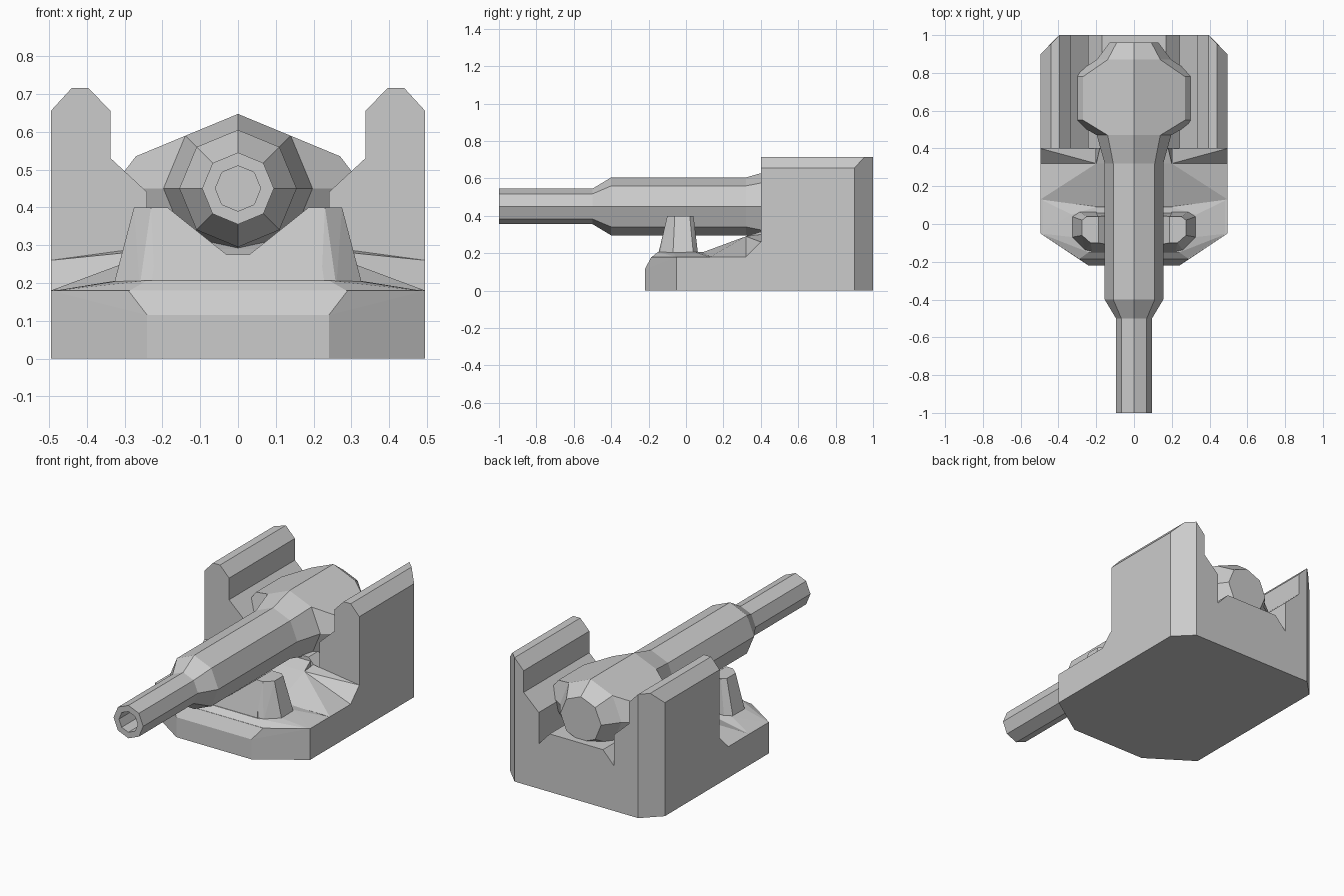
import bpy, bmesh
from mathutils import Vector

if "Cube" in bpy.data.objects:
    bpy.data.objects.remove(bpy.data.objects["Cube"])


def finish(name, bm):
    bmesh.ops.recalc_face_normals(bm, faces=bm.faces)
    me = bpy.data.meshes.new(name)
    bm.to_mesh(me)
    bm.free()
    ob = bpy.data.objects.new(name, me)
    bpy.context.collection.objects.link(ob)
    return ob


def loft(bm, rings):
    """Bridge rings of equal length and cap both ends."""
    loops = [[bm.verts.new(p) for p in r] for r in rings]
    n = len(loops[0])
    for a, b in zip(loops, loops[1:]):
        for i in range(n):
            bm.faces.new((a[i], a[(i + 1) % n], b[(i + 1) % n], b[i]))
    bm.faces.new(loops[0][::-1])
    bm.faces.new(loops[-1])


def hull(name, pts, mirror=True):
    bm = bmesh.new()
    if mirror:
        pts = pts + [(-x, y, z) for x, y, z in pts if x]
    vs = [bm.verts.new(p) for p in pts]
    bmesh.ops.convex_hull(bm, input=vs)
    bmesh.ops.dissolve_limit(bm, angle_limit=0.01, verts=bm.verts, edges=bm.edges)
    return finish(name, bm)


def sym(half):
    """Close a right-hand half profile by mirroring it across x = 0."""
    return half + [(-x, z) for x, z in reversed(half) if x]


# Barrel and breech: octagonal rings (y, radius, diagonal x, diagonal z, side x)
def ring(y, r, dx=None, dz=None, sx=None):
    k = r * 0.7071
    dx, dz, sx = dx or k, dz or k, sx or r
    flat = [(0, r), (dx, dz), (sx, 0), (dx, -dz), (0, -r),
            (-dx, -dz), (-sx, 0), (-dx, dz)]
    return [(x, y, 0.45 + z) for x, z in flat]


bm = bmesh.new()
loft(bm, [ring(-0.8, 0.06), ring(-1, 0.06), ring(-1, 0.095), ring(-0.5, 0.095),
          ring(-0.4, 0.155), ring(0.32, 0.155), ring(0.47, 0.197),
          ring(0.55, 0.197, 0.27, 0.085, 0.335), ring(0.78, 0.197, 0.27, 0.085, 0.335),
          ring(0.87, 0.197), ring(0.96, 0.13)])
finish("barrel", bm)

# Rear cradle block with raised side walls and a trough
half = [(0, 0), (0.495, 0), (0.495, 0.655), (0.44, 0.715), (0.395, 0.715),
        (0.337, 0.655), (0.337, 0.53), (0.24, 0.44), (0.24, 0.26), (0.17, 0.335)]
prof = sym(half)
bm = bmesh.new()
loft(bm, [[(x, y, z) for x, z in prof] for y in (0.4, 1.0)])
for s in (1, -1):  # vertical chamfers on the rear corners
    geom = bm.verts[:] + bm.edges[:] + bm.faces[:]
    cut = bmesh.ops.bisect_plane(bm, geom=geom, plane_co=(s * 0.495, 0.9, 0),
                                 plane_no=Vector((s, 1, 0)), clear_outer=True)
    edges = [e for e in cut["geom_cut"] if isinstance(e, bmesh.types.BMEdge)]
    bmesh.ops.holes_fill(bm, edges=edges)
finish("cradle_block", bm)

# Front base plate with angled sides and a chamfered nose
hull("base_plate", [(0.24, -0.22, 0), (0.24, -0.22, 0.115), (0.29, -0.185, 0.18),
                    (0.495, -0.05, 0), (0.495, -0.05, 0.18),
                    (0.495, 0.4, 0), (0.495, 0.4, 0.18)])

# Slightly raised pad that carries the saddle
hull("saddle_pad", [(0.495, -0.05, 0.178), (0.495, 0.13, 0.178), (0.29, -0.185, 0.178),
                    (0.33, 0.05, 0.205), (0.32, -0.07, 0.205), (0.24, -0.15, 0.207),
                    (0.2, 0.09, 0.207)])

# Ramp rising to the cradle, with side slopes
hull("center_ramp", [(0.2, 0.09, 0.205), (0.2, 0.32, 0.29), (0.17, 0.45, 0.33),
                     (0.2, 0.09, 0.1), (0.2, 0.45, 0.1)])
for s, side in ((1, "right"), (-1, "left")):
    slope = [(0.495, 0.13, 0.18), (0.495, 0.32, 0.18), (0.2, 0.09, 0.205),
             (0.2, 0.32, 0.29), (0.2, 0.32, 0.1), (0.2, 0.13, 0.1)]
    fillet = [(0.495, 0.32, 0.18), (0.495, 0.4, 0.26), (0.495, 0.4, 0.1),
              (0.2, 0.32, 0.29), (0.2, 0.4, 0.3), (0.2, 0.4, 0.1)]
    lug = [(0.22, -0.15, 0.19), (0.26, -0.14, 0.19), (0.33, -0.07, 0.19),
           (0.33, 0.04, 0.19), (0.29, 0.065, 0.19), (0.2, 0.065, 0.19),
           (0.19, -0.1, 0.4), (0.23, -0.1, 0.4), (0.275, -0.06, 0.4),
           (0.275, 0.02, 0.4), (0.25, 0.04, 0.4), (0.19, 0.04, 0.4)]
    for part, pts in (("side_slope", slope), ("slope_fillet", fillet), ("saddle_lug", lug)):
        hull(f"{part}_{side}", [(s * x, y, z) for x, y, z in pts], mirror=False)

# Saddle web between the lugs, notched to hold the barrel
web = sym([(0.23, 0.19), (0.2, 0.4), (0.187, 0.4), (0.03, 0.275)])
bm = bmesh.new()
loft(bm, [[(x, y0 + (y1 - y0) * (z - 0.19) / 0.21, z) for x, z in web]
          for y0, y1 in ((-0.15, -0.1), (0.06, 0.04))])
finish("saddle_web", bm)
